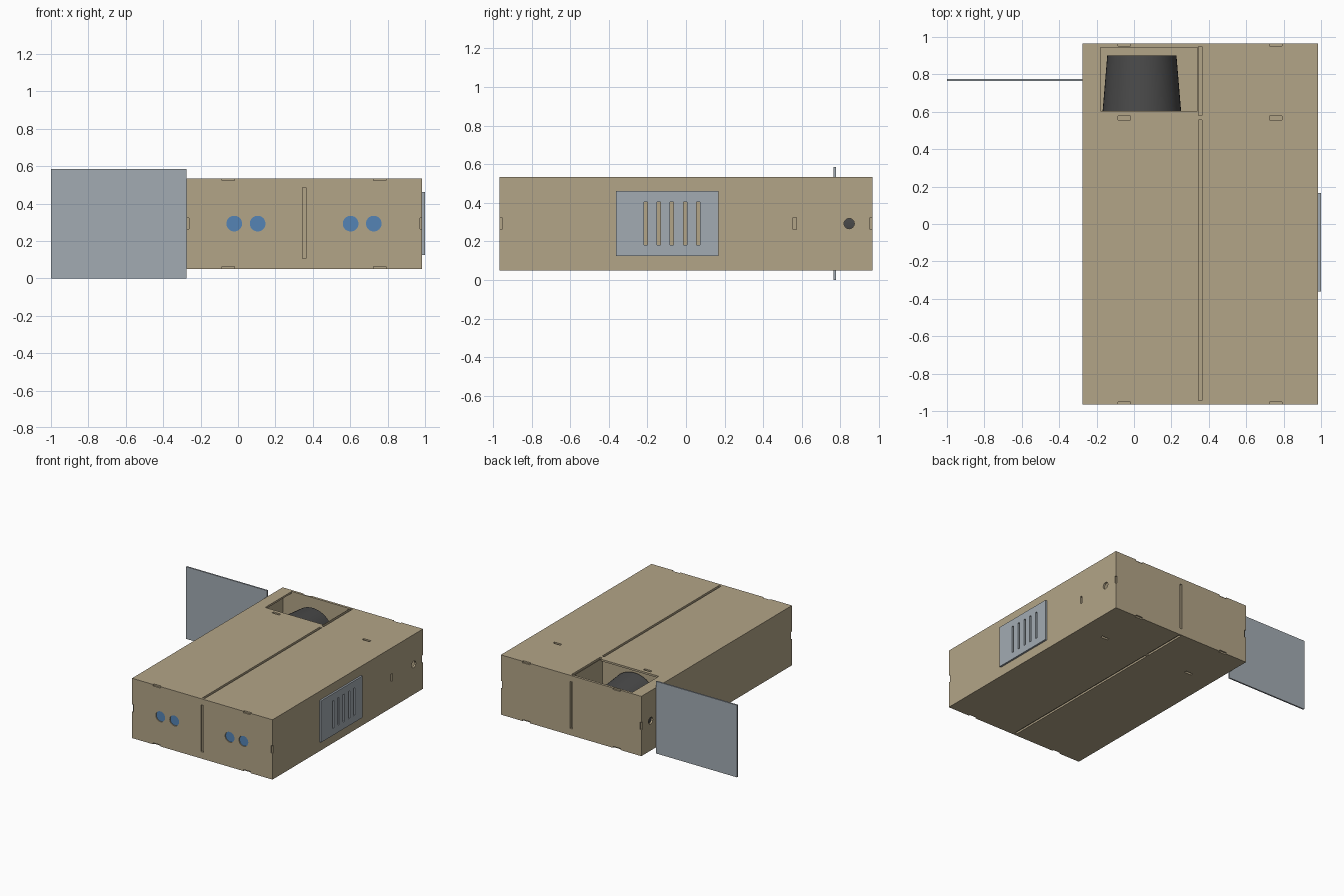
import bpy, math
from mathutils import Matrix

if "Cube" in bpy.data.objects:
    bpy.data.objects.remove(bpy.data.objects["Cube"])


def material(name, rgb):
    m = bpy.data.materials.new(name)
    m.diffuse_color = (*rgb, 1)
    m.use_nodes = True
    m.node_tree.nodes["Principled BSDF"].inputs["Base Color"].default_value = m.diffuse_color
    return m


TAN = material("tan board", (0.45, 0.375, 0.245))
GREY = material("blue grey sheet", (0.365, 0.41, 0.45))
BLUE = material("blue sensor", (0.09, 0.23, 0.46))
DARK = material("dark grey", (0.068, 0.068, 0.068))


def box(name, x0, x1, y0, y1, z0, z1, mat=None):
    bpy.ops.mesh.primitive_cube_add(size=1)
    o = bpy.context.object
    o.name = name
    o.data.transform(Matrix.Translation(((x0 + x1) / 2, (y0 + y1) / 2, (z0 + z1) / 2))
                     @ Matrix.Diagonal((x1 - x0, y1 - y0, z1 - z0, 1)))
    if mat:
        o.data.materials.append(mat)
    return o


def rod(name, centre, r1, r2, length, axis, mat=None, sides=32):
    """Cylinder or cone along x or y; r1 is at the low end of the axis."""
    bpy.ops.mesh.primitive_cone_add(vertices=sides, radius1=r1, radius2=r2, depth=length)
    o = bpy.context.object
    o.name = name
    turn = Matrix.Rotation(math.pi / 2, 4, 'Y') if axis == 'x' else Matrix.Rotation(-math.pi / 2, 4, 'X')
    o.data.transform(Matrix.Translation(centre) @ turn)
    if mat:
        o.data.materials.append(mat)
        bpy.ops.object.shade_smooth_by_angle(angle=math.radians(30))
    return o


def cut(target, cutters):
    for c in cutters:
        c.hide_render = True
        m = target.modifiers.new("cut", 'BOOLEAN')
        m.operation, m.solver, m.object = 'DIFFERENCE', 'EXACT', c
    bpy.context.view_layer.objects.active = target
    for m in list(target.modifiers):
        bpy.ops.object.modifier_apply(modifier=m.name)
    for c in cutters:
        bpy.data.objects.remove(c)


# Main dimensions
X0, X1, Y, Z0, Z1, T = -0.275, 0.985, 0.965, 0.05, 0.535, 0.015
ZC, E, N = 0.2925, 0.005, 0.012          # mid height, overshoot, notch depth
TABS = ((-0.086, -0.02), (0.725, 0.79))
HOLE_Y = 0.845

# Hollow case with slots, notches and holes
case = box("case", X0, X1, -Y, Y, Z0, Z1, TAN)
cuts = [box("cavity", X0 + T, X1 - T, -Y + T, Y - T, Z0 + T, Z1 - T)]
cuts.append(box("drum_opening", -0.18, 0.34, 0.605, 0.945, Z1 - T - E, Z1 + E))
for lo, hi, notch in ((Z0 - E, Z0 + T + E, (Z0 - E, Z0 + N)),
                      (Z1 - T - E, Z1 + E, (Z1 - N, Z1 + E))):
    cuts.append(box("long_slot", 0.344, 0.364, -0.945, 0.555, lo, hi))
    cuts.append(box("short_slot", 0.344, 0.364, 0.58, 0.95, lo, hi))
    for a, b in TABS:
        cuts.append(box("tab_slot", a, b, 0.557, 0.577, lo, hi))
        for y0, y1 in ((-Y - E, -Y + N), (Y - N, Y + E)):
            cuts.append(box("edge_notch", a, b, y0, y1, *notch))
for y0, y1, n0, n1 in ((-Y - E, -Y + T + E, -Y - E, -Y + N), (Y - T - E, Y + E, Y - N, Y + E)):
    cuts.append(box("end_slot", 0.344, 0.364, y0, y1, 0.105, 0.485))
    for x0, x1 in ((X0 - E, X0 + N), (X1 - N, X1 + E)):
        cuts.append(box("corner_notch", x0, x1, n0, n1, 0.263, 0.323))
for x in (X0, X1):
    cuts.append(box("side_slot", x - T - E, x + T + E, 0.555, 0.571, 0.263, 0.323))
    cuts.append(rod("side_hole", (x, HOLE_Y, ZC), 0.027, 0.027, 0.06, 'x', sides=16))
SENSORS = (-0.02, 0.105, 0.602, 0.726)
for x in SENSORS:
    cuts.append(rod("sensor_hole", (x, -Y, ZC), 0.042, 0.042, 0.06, 'y'))
cut(case, cuts)

# Inner walls
long_wall = box("long_inner_wall", 0.342, 0.366, -Y + T, Y - T, Z0 + T, Z1 - T, TAN)
cut(long_wall, [rod("wall_hole", (0.354, HOLE_Y, ZC), 0.027, 0.027, 0.06, 'x', sides=16)])
box("cross_wall_left", X0 + T, 0.342, 0.555, 0.579, Z0 + T, Z1 - T, TAN)
box("cross_wall_right", 0.366, X1 - T, 0.555, 0.579, Z0 + T, Z1 - T, TAN)

# Sensors behind the front holes
for i, x in enumerate(SENSORS):
    rod(f"sensor_{i + 1}", (x, -Y + 0.047, ZC), 0.042, 0.042, 0.08, 'y', BLUE)

# Tapered drum below the opening
rod("drum", (0.042, 0.75, ZC), 0.21, 0.185, 0.3, 'y', DARK, sides=48)

# Sheet standing out on the left
box("left_sheet", -1.0, X0, 0.764, 0.776, 0.0, 0.585, GREY)

# Vent plate with five slots on the right
vent = box("vent_plate", X1, 1.0, -0.362, 0.167, 0.125, 0.462, GREY)
cut(vent, [box("vent_slot", X1 - E, 1.01, y - 0.009, y + 0.009, 0.182, 0.404)
           for y in (-0.208 + 0.0677 * i for i in range(5))])
